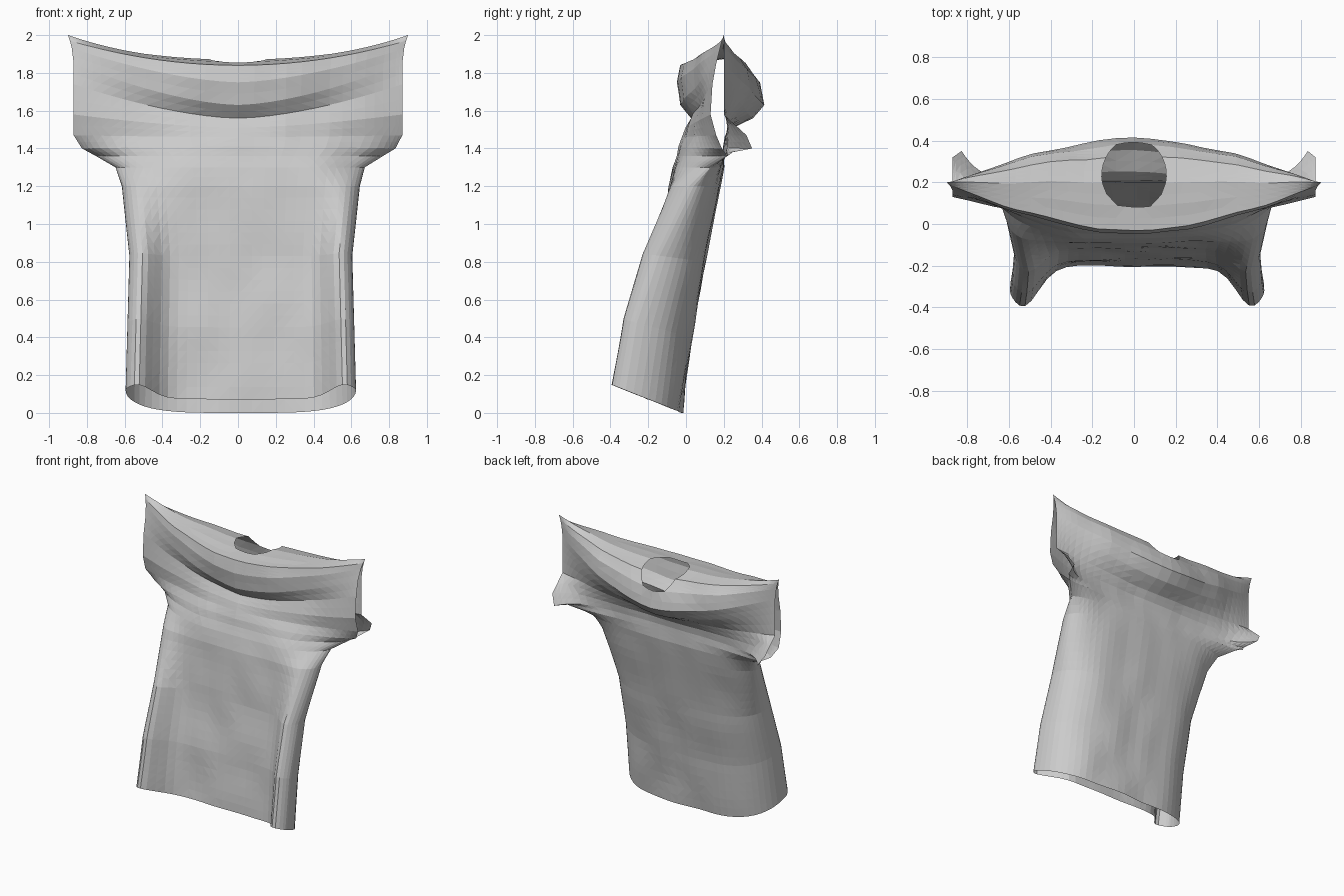
import bpy, bmesh, math
from mathutils import Vector, noise

cube = bpy.data.objects.get("Cube")
if cube:
    bpy.data.objects.remove(cube, do_unlink=True)

# Cloth colour
cloth = bpy.data.materials.new("grey_cloth")
cloth.use_nodes = True
grey = (0.6, 0.6, 0.6, 1)
cloth.diffuse_color = grey
cloth.node_tree.nodes["Principled BSDF"].inputs["Base Color"].default_value = grey

# Lower body from hem to underarm, where front and back share their side edge:
# half width, height, front y, side y, back y, front corner fold
BODY = [
    (.61, 0, -.2, -.32, -.02, -.16),
    (.6, .4, -.17, -.26, .03, -.14),
    (.59, .8, -.12, -.14, .1, -.11),
    (.63, 1.2, -.09, .04, .18, -.03),
    (.66, 1.3, -.07, .13, .2, 0),
    (.76, 1.36, -.05, .22, .2, 0),
]
# Open sleeves, hanging collar folds and shoulder ridge:
# half width, edge z, middle z, front y, front edge y, back y, sleeve lip
YOKE = [
    (.83, 1.4, 1.41, -.04, .19, .2, .15),
    (.87, 1.47, 1.46, -.02, .16, .21, .12),
    (.87, 1.58, 1.51, 0, .13, .25, 0),
    (.87, 1.74, 1.56, .03, .14, .35, 0),
    (.87, 1.85, 1.63, -.03, .16, .41, 0),
    (.88, 1.93, 1.75, -.05, .18, .39, 0),
    (.89, 1.97, 1.84, -.03, .19, .33, 0),
    (.9, 2, 1.87, .2, .2, .2, 0),
]
KEYS = [(w, z, z, f, s, b, s, c, 0) for w, z, f, s, b, c in BODY]
KEYS += [(w, ze, zm, f, e, b, .2, 0, lip) for w, ze, zm, f, e, b, lip in YOKE]
UNDERARM = len(BODY)
RIDGE = len(KEYS) - 1
HALF = 16          # columns on each side of the middle
RIM, BLEND = 2, 6  # columns bounding the neck hole and its blend


def all_rows():
    """Key rows with even in-between rows, each with its key position."""
    rows = []
    for i in range(RIDGE):
        steps = 6 if i < 3 else 4 if i > RIDGE - 3 else 2
        for s in range(steps):
            t = s / steps
            rows.append((i + t, [a + (b - a) * t for a, b in zip(KEYS[i], KEYS[i + 1])]))
    rows.append((RIDGE, KEYS[-1]))
    return rows


def in_neck(pos, front):
    return pos >= RIDGE - (.5 if front else 2)


def column(j):
    """Sideways position of a column, closer together near the sides."""
    return math.sin(math.pi / 2 * abs(j) / HALF)


def cloth_point(pos, row, j, front):
    w, ze, zc, fy, fe, by, be, corner, lip = row
    yc, ye = (fy, fe) if front else (by, be)
    u = column(j)
    # Section goes from a boxy tube at the hem to a flat lens at the shoulders
    drape = min(1, max(0, (pos - 3) / 4))
    y = ye + (yc - ye) * (1 - u ** (4 - 2.3 * drape)) ** (.5 + .5 * drape)
    if front:
        y += corner * math.exp(-((u - .9) / .17) ** 2) * math.sqrt(1 - u ** 16)
    else:
        y += lip * u ** 9 * min(1, max(0, pos - UNDERARM + 1))
    tilt = max(0, .4 - zc / 3)
    sag = 1.6 + .4 * max(0, pos - RIDGE + 2)
    z = zc + (ze - zc) * u ** sag - tilt * (y - by)
    x = w * u
    # Draw the columns around the neck hole into an oval
    if in_neck(pos, front) and abs(j) < BLEND:
        h = .155 * math.sqrt(max(.1, 1 - ((yc - .24) / .18) ** 2))
        end = w * column(BLEND)
        if abs(j) <= RIM:
            x = h * abs(j) / RIM
        else:
            x = h + (end - h) * (abs(j) - RIM) / (BLEND - RIM)
    x = math.copysign(x, j) + .015 * (1 - drape)
    # Soft wrinkles
    wrinkle = noise.noise(Vector((x * 5, y * 3, z * 3.5)))
    return Vector((x, y + .012 * wrinkle * (1 - u ** 4), z))


# Front and back sheets, left open at the hem, sleeves and neck
bm = bmesh.new()
rows = all_rows()
for front in (True, False):
    grid = [[bm.verts.new(cloth_point(pos, row, j, front)) for j in range(-HALF, HALF + 1)]
            for pos, row in rows]
    for i in range(len(rows) - 1):
        for j in range(2 * HALF):
            hole = in_neck(rows[i][0], front) and HALF - RIM <= j < HALF + RIM
            if not hole:
                quad = [grid[i][j], grid[i][j + 1], grid[i + 1][j + 1], grid[i + 1][j]]
                bm.faces.new(quad if front else quad[::-1])
bmesh.ops.remove_doubles(bm, verts=bm.verts, dist=.0005)
bmesh.ops.delete(bm, geom=[v for v in bm.verts if not v.link_faces], context='VERTS')
bmesh.ops.triangulate(bm, faces=bm.faces)

mesh = bpy.data.meshes.new("draped_shirt")
bm.to_mesh(mesh)
bm.free()
mesh.materials.append(cloth)
shirt = bpy.data.objects.new("draped_shirt", mesh)
bpy.context.collection.objects.link(shirt)
